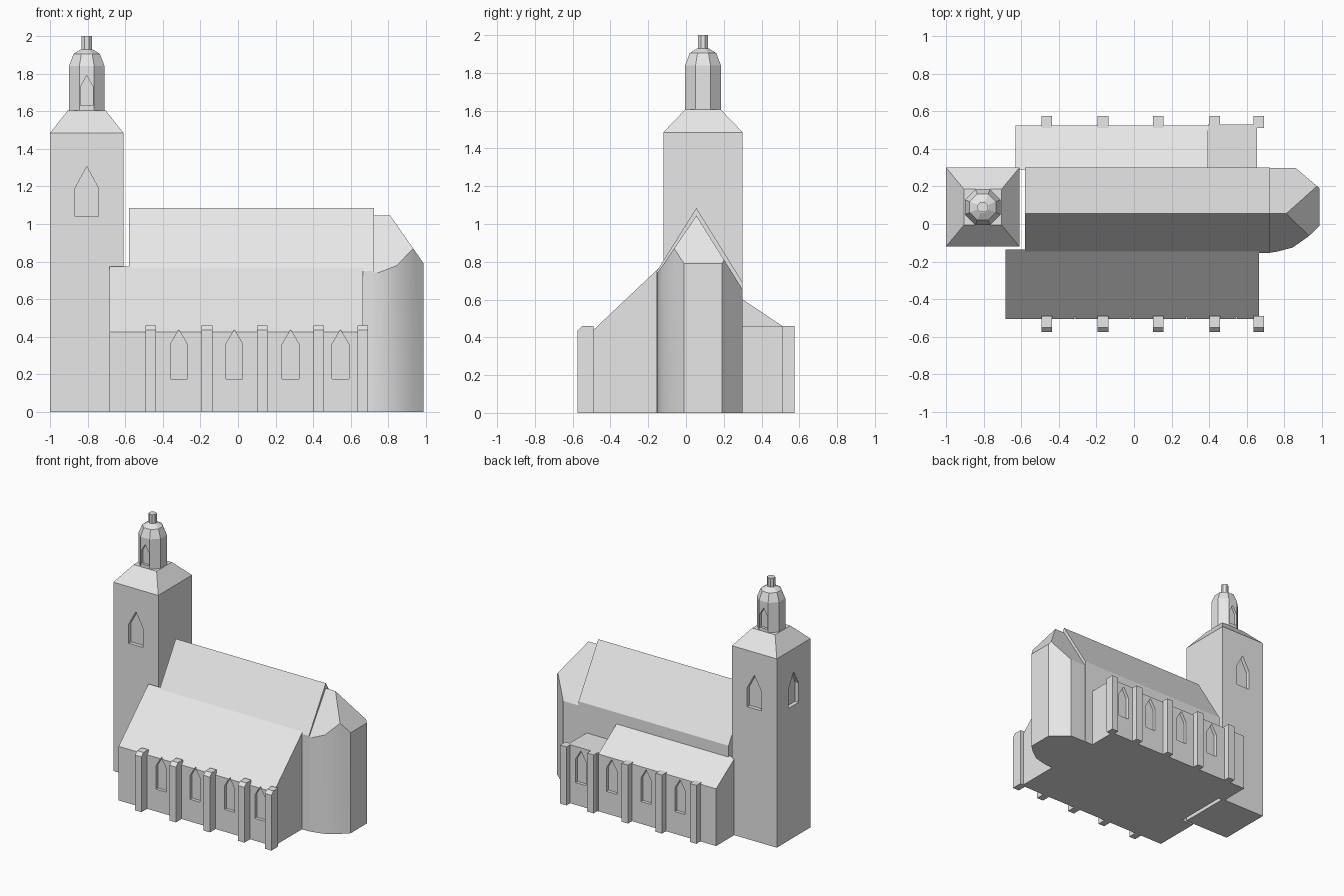
import bpy, bmesh, math
from mathutils import Vector

cube = bpy.data.objects.get("Cube")
if cube:
    bpy.data.objects.remove(cube)

stone = bpy.data.materials.new("pale_grey_stone")
stone.use_nodes = True
stone.diffuse_color = (0.8, 0.8, 0.8, 1)
stone.node_tree.nodes["Principled BSDF"].inputs["Base Color"].default_value = (0.8, 0.8, 0.8, 1)


def finish(name, bm):
    bmesh.ops.recalc_face_normals(bm, faces=bm.faces)
    mesh = bpy.data.meshes.new(name)
    bm.to_mesh(mesh)
    bm.free()
    mesh.materials.append(stone)
    obj = bpy.data.objects.new(name, mesh)
    bpy.context.collection.objects.link(obj)
    return obj


def prism_mesh(profile, axis, start, end, bm=None):
    """Extrude a profile along an axis; x takes (y, z), y takes (x, z), z takes (x, y)."""
    bm = bm or bmesh.new()

    def place(p, t):
        return {"x": (t, *p), "y": (p[0], t, p[1]), "z": (*p, t)}[axis]

    rings = [[bm.verts.new(place(p, t)) for p in profile] for t in (start, end)]
    bm.faces.new(rings[0])
    bm.faces.new(rings[1])
    n = len(profile)
    for i in range(n):
        j = (i + 1) % n
        bm.faces.new((rings[0][i], rings[0][j], rings[1][j], rings[1][i]))
    return bm


def prism(name, profile, axis, start, end):
    return finish(name, prism_mesh(profile, axis, start, end))


def loft(name, sides, sections, cx=-0.805, cy=0.09):
    """Stack of regular rings given as (half width, half depth, height)."""
    bm = bmesh.new()
    k = 1 / math.cos(math.pi / sides)
    rings = []
    for hx, hy, z in sections:
        angles = [(i + 0.5) * math.tau / sides for i in range(sides)]
        rings.append([bm.verts.new((cx + hx * k * math.cos(a), cy + hy * k * math.sin(a), z))
                      for a in angles])
    for low, high in zip(rings, rings[1:]):
        for i in range(sides):
            j = (i + 1) % sides
            bm.faces.new((low[i], low[j], high[j], high[i]))
    bm.faces.new(rings[0])
    bm.faces.new(rings[-1])
    return finish(name, bm)


def cut_windows(target, windows):
    """Recess pointed windows: (axis, centre, width, sill, spring, apex, from, to)."""
    bm = bmesh.new()
    for axis, c, w, sill, spring, apex, start, end in windows:
        h = w / 2
        outline = [(c - h, sill), (c + h, sill), (c + h, spring), (c, apex), (c - h, spring)]
        prism_mesh(outline, axis, start, end, bm)
    cutter = finish("window_cutter", bm)
    cutter.hide_render = True
    mod = target.modifiers.new("windows", 'BOOLEAN')
    mod.object = cutter
    mod.solver = 'EXACT'
    bpy.context.view_layer.update()
    graph = bpy.context.evaluated_depsgraph_get()
    cut = bpy.data.meshes.new_from_object(target.evaluated_get(graph))
    target.modifiers.clear()
    target.data = cut
    bpy.data.objects.remove(cutter)


# Tower with sloped cap
tower = loft("tower", 4, [(0.195, 0.21, 0), (0.195, 0.21, 1.485), (0.1, 0.095, 1.605)])
belfry = (1.04, 1.19, 1.305)
cut_windows(tower, [
    ("y", -0.805, 0.125, *belfry, -0.2, -0.09),
    ("y", -0.805, 0.125, *belfry, 0.27, 0.4),
    ("x", 0.09, 0.125, *belfry, -1.1, -0.97),
])

# Octagonal lantern and finial
lantern = loft("lantern", 8, [(0.095, 0.095, 1.6), (0.095, 0.095, 1.84),
                              (0.07, 0.07, 1.905), (0.03, 0.03, 1.93)])
cut_windows(lantern, [
    ("y", -0.805, 0.068, 1.63, 1.73, 1.79, -0.1, 0.015),
    ("y", -0.805, 0.068, 1.63, 1.73, 1.79, 0.165, 0.3),
])
loft("finial", 8, [(0.027, 0.027, 1.92), (0.027, 0.027, 2.0)])

# Nave with gabled roof
prism("nave", [(-0.155, 0), (0.3, 0), (0.3, 0.69), (0.055, 1.085), (-0.155, 0.75)],
      "x", -0.58, 0.725)

# Apse: rounded plan trimmed by three roof planes
bm = prism_mesh([(0.69, -0.152), (0.75, -0.15), (0.845, -0.125), (0.93, -0.065), (0.988, -0.01),
                 (0.988, 0.19), (0.86, 0.298), (0.69, 0.298)], "z", 0, 1.3)
for normal in ((1.43, 0, 1), (0, -1.48, 1), (0, 1.6, 1)):
    cut = bmesh.ops.bisect_plane(bm, geom=bm.verts[:] + bm.edges[:] + bm.faces[:],
                                 plane_co=(0.81, 0.055, 1.045),
                                 plane_no=Vector(normal).normalized(), clear_outer=True)
    rim = [e for e in bm.edges if e.is_boundary]
    bmesh.ops.holes_fill(bm, edges=rim, sides=0)
apse = finish("apse", bm)
bpy.ops.object.select_all(action='DESELECT')
apse.select_set(True)
bpy.context.view_layer.objects.active = apse
bpy.ops.object.shade_smooth_by_angle(angle=math.radians(30))

# Side aisles with lean-to roofs
south = prism("south_aisle", [(-0.505, 0), (-0.135, 0), (-0.135, 0.775), (-0.505, 0.425)],
              "x", -0.685, 0.665)
north = prism("north_aisle", [(0.29, 0), (0.525, 0), (0.525, 0.45), (0.29, 0.607)],
              "x", -0.63, 0.395)
sacristy = prism("flat_roofed_sacristy", [(0.29, 0), (0.53, 0), (0.53, 0.46), (0.29, 0.46)],
                 "x", 0.395, 0.655)
bays = (-0.315, -0.02, 0.28, 0.545)
arch = (0.09, 0.175, 0.36, 0.437)
cut_windows(south, [("y", x, *arch, -0.6, -0.48) for x in bays])
cut_windows(north, [("y", x, *arch, 0.5, 0.6) for x in bays[:3]])
cut_windows(sacristy, [("y", bays[3], *arch, 0.505, 0.6)])

# Buttresses
for i, x in enumerate((-0.465, -0.165, 0.13, 0.43, 0.665)):
    prism(f"south_buttress_{i + 1}",
          [(-0.575, 0), (-0.49, 0), (-0.49, 0.46), (-0.55, 0.46), (-0.575, 0.435)],
          "x", x - 0.028, x + 0.028)
    prism(f"north_buttress_{i + 1}", [(0.51, 0), (0.575, 0), (0.575, 0.46), (0.51, 0.46)],
          "x", x - 0.028, x + 0.028)
